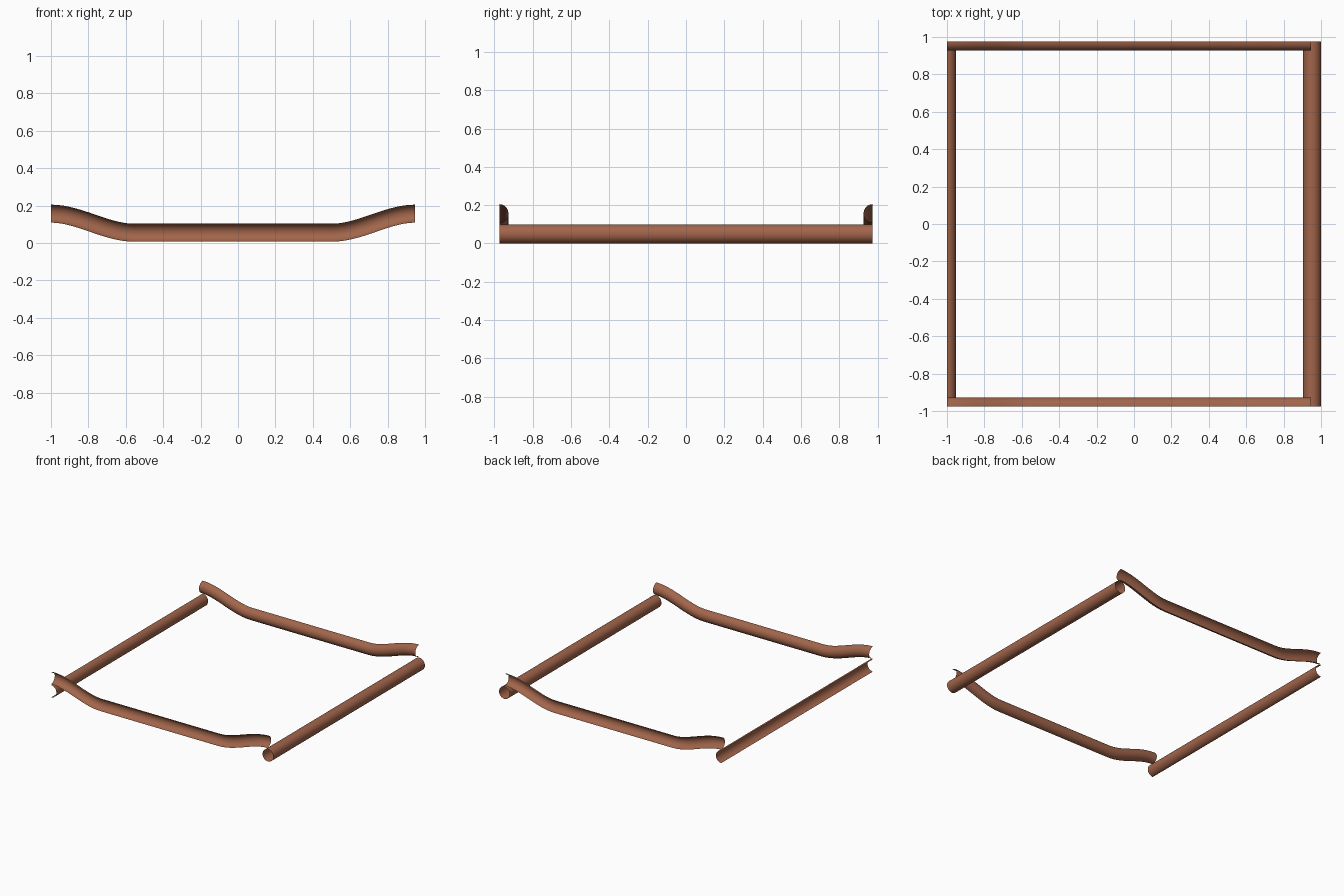
import bpy, bmesh
from math import sin, cos, pi
from mathutils import Vector

if "Cube" in bpy.data.objects:
    bpy.data.objects.remove(bpy.data.objects["Cube"])

wood = bpy.data.materials.new("brown_wood")
wood.diffuse_color = (0.36, 0.13, 0.07, 1)
wood.use_nodes = True
wood.node_tree.nodes["Principled BSDF"].inputs["Base Color"].default_value = wood.diffuse_color
R = 0.048
UP = Vector((0, 0, 1))


def sweep(name, path, side, arc, segments):
    """Open-ended shell swept along a path; 'side' is the horizontal bulge direction."""
    bm = bmesh.new()
    rings = []
    for i, p in enumerate(path):
        t = (path[min(i + 1, len(path) - 1)] - path[max(i - 1, 0)]).normalized()
        if i in (0, len(path) - 1):
            t = Vector((t.x, t.y, 0)).normalized()      # end cuts stay vertical
        up = (UP - t * UP.dot(t)).normalized()
        ring = []
        for k in range(segments + (arc < 2 * pi)):
            a = -arc / 2 + arc * k / segments
            ring.append(bm.verts.new(p + side * R * cos(a) + up * R * sin(a)))
        rings.append(ring)
    closed = arc >= 2 * pi
    for a, b in zip(rings, rings[1:]):
        n = len(a)
        for k in range(n if closed else n - 1):
            j = (k + 1) % n
            f = bm.faces.new((a[k], a[j], b[j], b[k]))
            # faces point away from the pipe axis
            f.normal_update()
            mid = (a[0].co + a[n // 2].co) / 2 if closed else (a[0].co + a[-1].co) / 2
            if f.normal.dot(a[k].co - mid) < 0:
                f.normal_flip()
            f.smooth = True
    me = bpy.data.meshes.new(name)
    bm.to_mesh(me)
    bm.free()
    me.materials.append(wood)
    ob = bpy.data.objects.new(name, me)
    bpy.context.collection.objects.link(ob)
    return ob


# Rails along x: straight middle, ends sweeping up in an S-curve
CX, HALF, FLAT, N = -0.0265, 0.9735, 0.53, 14


def rail_path(y):
    half = []
    for i in range(N + 1):
        t = i / N
        half.append((FLAT + (HALF - FLAT) * t, 0.055 + 0.102 * t * t * (3 - 2 * t)))
    pts = [(-x, z) for x, z in reversed(half)] + half
    return [Vector((CX + x, y, z)) for x, z in pts]


# Front and back half-round shells, bulging inward
for name, s in (("front_rail", -1), ("back_rail", 1)):
    sweep(name, rail_path(s * 0.975), Vector((0, -s, 0)), pi, 12)

# Left half-round shell and right full tube along y
for name, x, arc, seg in (("left_log", -1, pi, 12), ("right_log", 1 - R, 2 * pi, 24)):
    path = [Vector((x, y, 0.05)) for y in (-0.975, 0.975)]
    ob = sweep(name, path, Vector((1, 0, 0)), arc, seg)
    # stretch height slightly so the log rests on the ground
    for v in ob.data.vertices:
        v.co.z = 0.05 + (v.co.z - 0.05) * 0.05 / R
